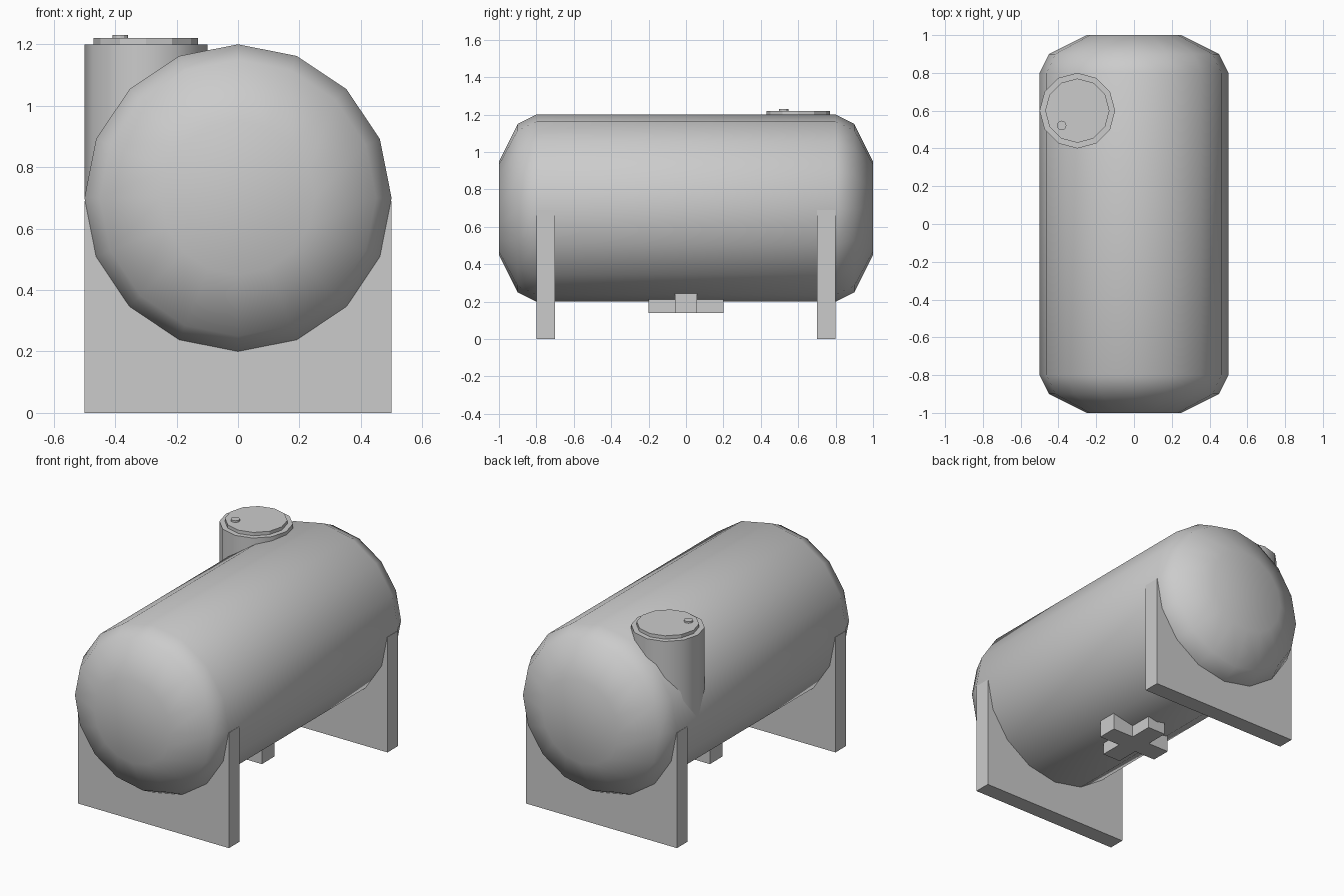
import bpy, bmesh, math

if "Cube" in bpy.data.objects:
    bpy.data.objects.remove(bpy.data.objects["Cube"])


def make_object(name, bm, smooth_angle=None):
    bmesh.ops.recalc_face_normals(bm, faces=bm.faces)
    mesh = bpy.data.meshes.new(name)
    bm.to_mesh(mesh)
    bm.free()
    obj = bpy.data.objects.new(name, mesh)
    bpy.context.collection.objects.link(obj)
    if smooth_angle:
        for p in mesh.polygons:
            p.use_smooth = True
        mesh.set_sharp_from_angle(angle=math.radians(smooth_angle))
    return obj


def prism(name, outline, z0, z1, smooth_angle=None):
    """Extrude an xy outline from z0 to z1."""
    bm = bmesh.new()
    face = bm.faces.new([bm.verts.new((x, y, z0)) for x, y in outline])
    ext = bmesh.ops.extrude_face_region(bm, geom=[face], use_keep_orig=True)
    for v in ext["geom"]:
        if isinstance(v, bmesh.types.BMVert):
            v.co.z = z1
    return make_object(name, bm, smooth_angle)


def circle(cx, cy, r, sides):
    return [(cx + r * math.cos(2 * math.pi * i / sides),
             cy + r * math.sin(2 * math.pi * i / sides)) for i in range(sides)]


# Tank body: 16-sided rings along y with chamfered ends
profile = [(-1, 0.25), (-0.9, 0.45), (-0.8, 0.5), (0.8, 0.5), (0.9, 0.45), (1, 0.25)]
bm = bmesh.new()
rings = [[bm.verts.new((x, y, z)) for x, z in circle(0, 0.7, r, 16)] for y, r in profile]
for a, b in zip(rings, rings[1:]):
    for i in range(16):
        j = (i + 1) % 16
        bm.faces.new((a[i], a[j], b[j], b[i]))
bm.faces.new(rings[0])
bm.faces.new(rings[-1])
make_object("tank_body", bm, 60)

# Support plates
for name, y in (("front_support", -0.75), ("back_support", 0.75)):
    prism(name, [(-0.5, y - 0.05), (0.5, y - 0.05), (0.5, y + 0.05), (-0.5, y + 0.05)], 0, 0.69)

# Filler neck, lid and knob
prism("filler_neck", circle(-0.3, 0.6, 0.2, 12), 0.7, 1.2, 40)
prism("filler_lid", circle(-0.3, 0.6, 0.17, 12), 1.2, 1.22)
prism("lid_knob", circle(-0.383, 0.522, 0.025, 12), 1.22, 1.23)

# Cross-shaped outlet under the tank
w, l = 0.06, 0.2
quarter = [(l, -w), (l, w), (w, w)]
cross = []
for _ in range(4):
    cross += quarter
    quarter = [(-y, x) for x, y in quarter]
prism("outlet_cross", cross, 0.14, 0.26)
